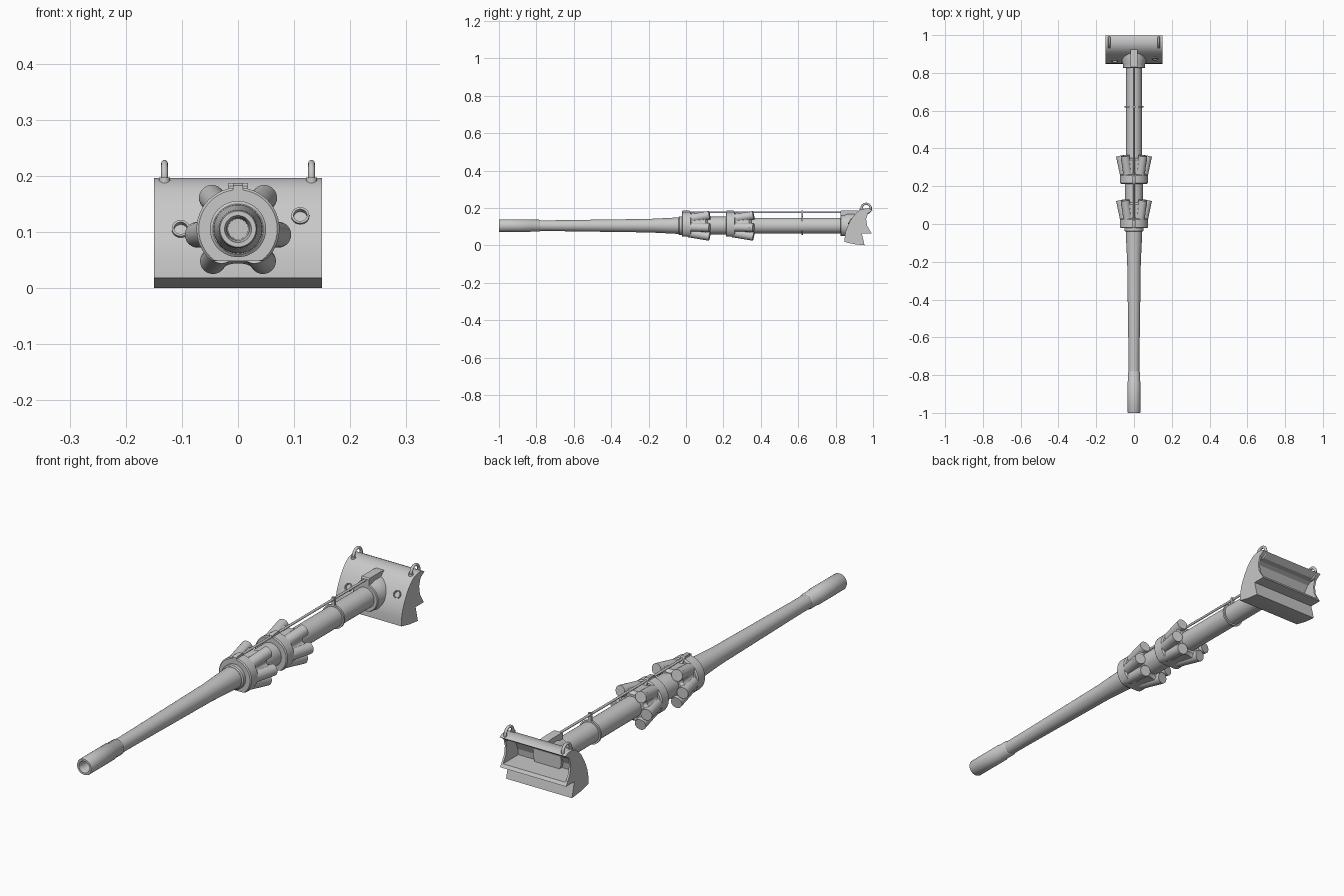
import bpy, bmesh, math
from mathutils import Vector, Matrix

if "Cube" in bpy.data.objects:
    bpy.data.objects.remove(bpy.data.objects["Cube"])

AZ = 0.105                                 # height of the barrel axis
LOBES = (50, -8, -52, 130, 188, 232)       # angles of the clustered cylinders
gray = bpy.data.materials.new("light steel gray")
gray.diffuse_color = (0.58, 0.58, 0.58, 1)
gray.use_nodes = True
gray.node_tree.nodes["Principled BSDF"].inputs["Base Color"].default_value = gray.diffuse_color


def finish(name, bm, smooth=True, angle=35):
    bmesh.ops.recalc_face_normals(bm, faces=bm.faces)
    me = bpy.data.meshes.new(name)
    bm.to_mesh(me)
    bm.free()
    me.materials.append(gray)
    ob = bpy.data.objects.new(name, me)
    bpy.context.collection.objects.link(ob)
    if smooth:
        bpy.ops.object.select_all(action='DESELECT')
        ob.select_set(True)
        bpy.context.view_layer.objects.active = ob
        bpy.ops.object.shade_smooth_by_angle(angle=math.radians(angle))
    return ob


def bump(a):
    """1 on a lobe, fading to 0 between lobes."""
    d = min(abs((math.degrees(a) - b + 180) % 360 - 180) for b in LOBES)
    return math.exp(-(d / 17) ** 2)


def lathe(name, profile, n=48, wave=None, floor=None):
    """Rings along y from (y, radius); wave adds lobes, floor flattens the underside."""
    bm = bmesh.new()
    rings = []
    for i, (y, r) in enumerate(profile):
        ring = []
        for k in range(n):
            a = 2 * math.pi * k / n
            rr = r + (wave[i] * bump(a) if wave else 0)
            z = rr * math.sin(a)
            if floor is not None:
                z = max(z, floor)
            ring.append(bm.verts.new((rr * math.cos(a), y, AZ + z)))
        rings.append(ring)
    for p, q in zip(rings, rings[1:]):
        for k in range(n):
            bm.faces.new((p[k], p[(k + 1) % n], q[(k + 1) % n], q[k]))
    bm.faces.new(rings[0])
    bm.faces.new(rings[-1])
    return finish(name, bm)


def rod(name, a, b, r1, r2=None, n=24):
    a, b = Vector(a), Vector(b)
    d = b - a
    bm = bmesh.new()
    bmesh.ops.create_cone(bm, cap_ends=True, segments=n, radius1=r1,
                          radius2=r1 if r2 is None else r2, depth=d.length)
    bm.transform(d.to_track_quat('Z', 'Y').to_matrix().to_4x4())
    bmesh.ops.translate(bm, verts=bm.verts, vec=(a + b) / 2)
    return finish(name, bm)


def prism(name, pts, half, smooth=True):
    """Side profile of (y, z) points extruded across x."""
    bm = bmesh.new()
    f = bm.faces.new([bm.verts.new((-half, y, z)) for y, z in pts])
    ext = bmesh.ops.extrude_face_region(bm, geom=[f])
    vs = [v for v in ext["geom"] if isinstance(v, bmesh.types.BMVert)]
    bmesh.ops.translate(bm, verts=vs, vec=(2 * half, 0, 0))
    return finish(name, bm, smooth)


def cut(target, cutter):
    cutter.hide_render = True
    cutter.hide_set(True)
    m = target.modifiers.new("cut", 'BOOLEAN')
    m.operation = 'DIFFERENCE'
    m.solver = 'EXACT'
    m.object = cutter


# Barrel with hollow muzzle sleeve
lathe("barrel", [(-0.88, 0.018), (-0.985, 0.02), (-1.0, 0.024), (-1.0, 0.032), (-0.996, 0.034),
                 (-0.835, 0.034), (-0.832, 0.032), (-0.785, 0.032), (-0.78, 0.0285),
                 (-0.7, 0.029), (-0.35, 0.034), (-0.2, 0.036), (-0.06, 0.043), (-0.03, 0.044)])
lathe("barrel_flange", [(-0.04, 0.045), (-0.036, 0.05), (-0.02, 0.05)])

# Tubes behind the barrel
lathe("mid_sleeve", [(0.0, 0.048), (0.3, 0.048)])
lathe("rear_tube", [(0.29, 0.042), (0.86, 0.042)])

# Two flared clusters of six tilted cylinders
for y0 in (-0.022, 0.213):
    lathe("cluster_collar", [(y0, 0.070), (y0 + 0.004, 0.074), (y0 + 0.045, 0.074),
                             (y0 + 0.05, 0.068)], floor=-0.057)
    prism("collar_lug", [(y0, AZ + 0.06), (y0, AZ + 0.078), (y0 + 0.006, AZ + 0.082),
                         (y0 + 0.04, AZ + 0.082), (y0 + 0.06, AZ + 0.06)], 0.009)
    lathe("flared_skirt", [(y0 + 0.035, 0.056), (y0 + 0.075, 0.058), (y0 + 0.125, 0.061),
                           (y0 + 0.137, 0.05)], n=96, wave=[0.016, 0.023, 0.031, 0.032])
    for deg in LOBES:
        a = math.radians(deg)
        c, s = math.cos(a), math.sin(a)
        rod("cluster_cylinder", (0.048 * c, y0 + 0.035, AZ + 0.048 * s),
            (0.073 * c, y0 + 0.148, AZ + 0.073 * s), 0.024, 0.023)

# Control rod along the top with its clamp
rod("control_rod", (0, -0.02, AZ + 0.072), (0, 0.86, AZ + 0.072), 0.005, n=12)
lathe("rod_clamp", [(0.618, 0.041), (0.618, 0.049), (0.626, 0.049), (0.626, 0.041)])
prism("clamp_lug", [(0.618, AZ + 0.04), (0.618, AZ + 0.08), (0.626, AZ + 0.08),
                    (0.626, AZ + 0.04)], 0.007)

# Shield: curved front, jagged rear, hollow back
shield = prism("shield", [(0.848, 0.018), (0.849, 0.05), (0.855, 0.08), (0.866, 0.107),
                          (0.880, 0.133), (0.895, 0.156), (0.913, 0.176), (0.932, 0.19),
                          (0.955, 0.196), (0.98, 0.196), (0.998, 0.187), (0.972, 0.17),
                          (0.963, 0.14), (0.968, 0.105), (0.994, 0.062), (0.94, 0.062),
                          (0.955, 0.0), (0.90, 0.006)], 0.15)
recess = prism("recess_cutter", [(0.887, 0.075), (0.890, 0.1), (0.906, 0.135), (0.927, 0.162),
                                 (0.945, 0.17), (1.02, 0.17), (1.02, 0.075)], 0.142, False)
cut(shield, recess)
cut(shield, rod("sight_hole_cutter", (-0.102, 0.8, AZ), (-0.102, 0.884, AZ), 0.014))
cut(shield, rod("gun_port_cutter", (0.111, 0.8, 0.128), (0.111, 0.892, 0.128), 0.012))
wn = shield.modifiers.new("even_shading", 'WEIGHTED_NORMAL')
wn.keep_sharp = True

# Raised rims that lie along the sloping shield front
for name, x, z, y in (("gun_port_rim", 0.111, 0.128, 0.876), ("sight_hole_rim", -0.102, AZ, 0.864)):
    rim = lathe(name, [(0.006, 0.012), (-0.004, 0.012), (-0.004, 0.016), (0.006, 0.016)], n=24)
    rim.data.transform(Matrix.Translation((x, y, z)) @ Matrix.Rotation(math.radians(-27), 4, 'X')
                       @ Matrix.Translation((0, 0, -AZ)))

# Neck joining tube and shield, with a raised rib on top
lathe("shield_neck", [(0.825, 0.055), (0.828, 0.058), (0.845, 0.058), (0.86, 0.064),
                      (0.902, 0.064)], floor=-0.055)
prism("neck_rib", [(0.825, 0.14), (0.825, 0.182), (0.83, 0.187), (0.90, 0.187), (0.93, 0.184),
                   (0.88, 0.14)], 0.018)

# Lifting eyes on the shield top
for side, x in (("left", -0.131), ("right", 0.131)):
    bpy.ops.mesh.primitive_torus_add(location=(x, 0.963, 0.197), rotation=(0, math.pi / 2, 0),
                                     major_radius=0.025, minor_radius=0.006,
                                     major_segments=32, minor_segments=12)
    eye = bpy.context.object
    eye.name = "lifting_eye_" + side
    eye.data.materials.append(gray)
    bpy.ops.object.shade_smooth()
    rod("eye_foot_" + side, (x, 0.938, 0.178), (x, 0.938, 0.197), 0.01, n=16)
